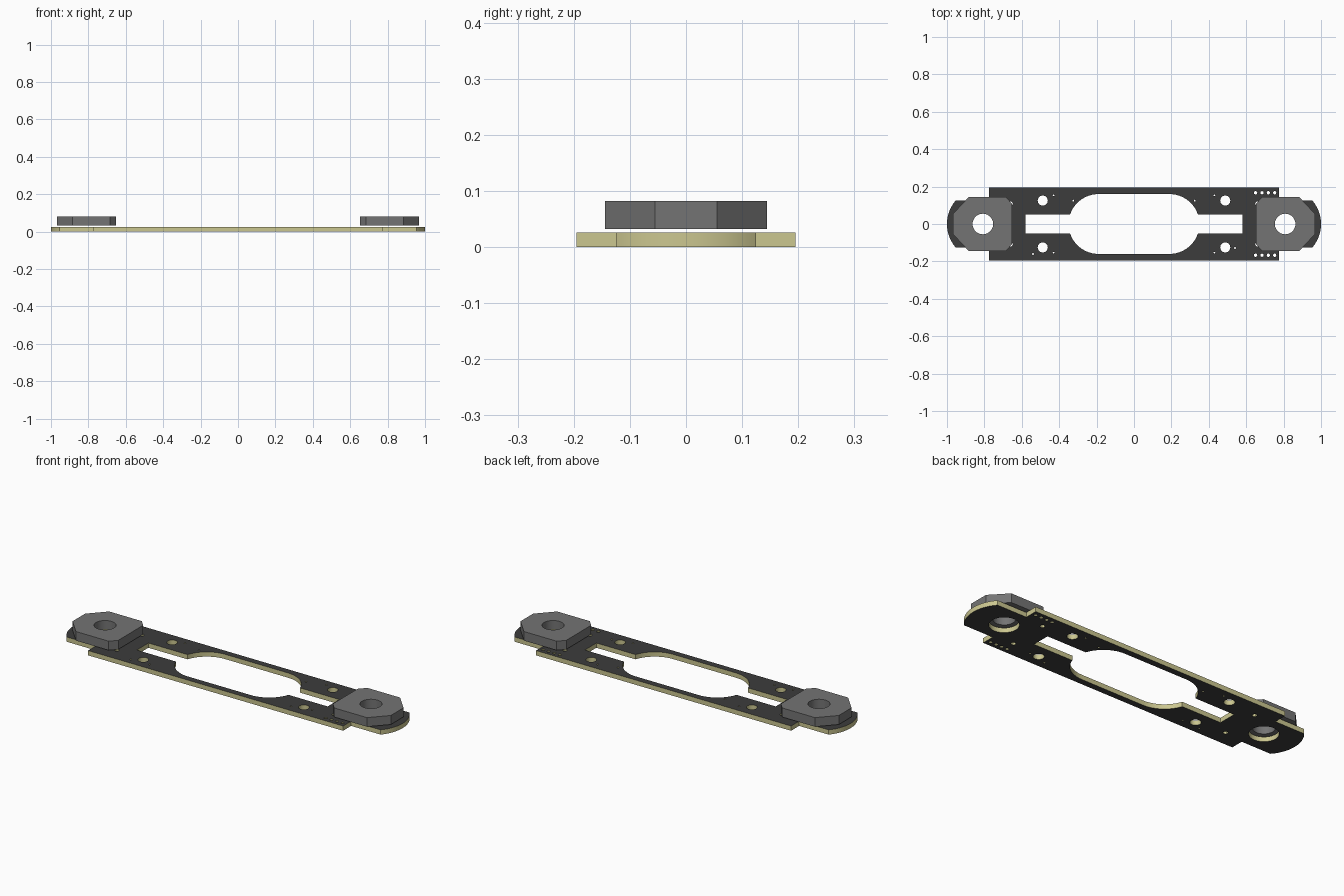
import bpy, bmesh, math

if "Cube" in bpy.data.objects:
    bpy.data.objects.remove(bpy.data.objects["Cube"])


def material(name, rgb):
    m = bpy.data.materials.new(name)
    m.diffuse_color = (*rgb, 1)
    m.use_nodes = True
    m.node_tree.nodes["Principled BSDF"].inputs["Base Color"].default_value = m.diffuse_color
    return m


BLACK = material("black_coating", (0.046, 0.046, 0.046))
EDGE = material("pale_yellow_core", (0.60, 0.57, 0.28))
GREY = material("grey_plastic", (0.175, 0.175, 0.175))


def arc(cx, cy, r, a0, a1, n):
    return [(cx + r * math.cos(math.radians(a0 + (a1 - a0) * i / n)),
             cy + r * math.sin(math.radians(a0 + (a1 - a0) * i / n)))
            for i in range(n + 1)]


def circle(cx, cy, r, n):
    return arc(cx, cy, r, 0, 360, n)[:-1]


def four_way(q):
    """Mirror a first-quadrant chain (from the x axis to the y axis) into a closed loop."""
    left = [(-x, y) for x, y in reversed(q)]
    top = q + left
    return top + [(x, -y) for x, y in reversed(top)]


def plate(name, loops, z0, z1, mats):
    """Extruded flat plate: first loop is the outline, the others are holes."""
    cu = bpy.data.curves.new(name + "_profile", 'CURVE')
    cu.dimensions = '2D'
    cu.fill_mode = 'BOTH'
    cu.extrude = (z1 - z0) / 2
    for loop in loops:
        s = cu.splines.new('POLY')
        s.points.add(len(loop) - 1)
        for p, (x, y) in zip(s.points, loop):
            p.co = (x, y, 0, 1)
        s.use_cyclic_u = True
        s.use_smooth = False
    tmp = bpy.data.objects.new(name + "_profile", cu)
    bpy.context.collection.objects.link(tmp)
    dg = bpy.context.evaluated_depsgraph_get()
    me = bpy.data.meshes.new_from_object(tmp.evaluated_get(dg))
    bpy.data.objects.remove(tmp)
    bm = bmesh.new()
    bm.from_mesh(me)
    bmesh.ops.remove_doubles(bm, verts=bm.verts, dist=1e-5)
    bmesh.ops.translate(bm, verts=bm.verts, vec=(0, 0, (z0 + z1) / 2))
    bmesh.ops.recalc_face_normals(bm, faces=bm.faces)
    bm.normal_update()
    me.materials.clear()
    for m in mats:
        me.materials.append(m)
    # walls take the last material, flat faces the first
    for f in bm.faces:
        f.material_index = 0 if abs(f.normal.z) > 0.5 else len(mats) - 1
    bm.to_mesh(me)
    bm.free()
    ob = bpy.data.objects.new(name, me)
    bpy.context.collection.objects.link(ob)
    bpy.ops.object.select_all(action='DESELECT')
    ob.select_set(True)
    bpy.context.view_layer.objects.active = ob
    bpy.ops.object.shade_smooth_by_angle(angle=math.radians(30))
    return ob


HX = 0.808  # centre of the round end holes

# board outline with narrower rounded end tabs
a = math.degrees(math.asin(0.125 / 0.192))
outline = four_way(arc(HX, 0, 0.192, 1, a, 10) + [(0.775, 0.125), (0.775, 0.195)])

# central opening with a slot at each end
window = four_way([(0.58, 0.05), (0.342, 0.05)] + arc(0.19, 0, 0.16, 19, 90, 12))

holes = []
for sx in (-1, 1):
    holes.append(circle(sx * HX, 0, 0.073, 40))              # end holes
    for sy in (-1, 1):
        holes.append(circle(sx * 0.488, sy * 0.125, 0.027, 24))  # screw holes
        holes.append(circle(sx * 0.66, sy * 0.108, 0.012, 12))   # locating holes
        holes.append(circle(sx * 0.43, sy * 0.153, 0.005, 8))    # small vias
for sy in (-1, 1):                                            # connector pin rows
    for i in range(4):
        holes.append(circle(0.65 + 0.034 * i, sy * 0.167, 0.009, 10))
for x, y in ((-0.325, 0.125), (0.325, 0.125), (0.54, -0.128), (-0.54, -0.16)):
    holes.append(circle(x, y, 0.005, 8))

plate("circuit_board", [outline, window] + holes, 0, 0.026, [BLACK, EDGE])

# chamfered end blocks with a through hole
half = [(0.967, 0.055), (0.884, 0.144), (0.685, 0.144), (0.652, 0.108)]
for side, sx in (("left", -1), ("right", 1)):
    loop = half + [(x, -y) for x, y in reversed(half)]
    plate(side + "_end_block",
          [[(sx * x, y) for x, y in loop], circle(sx * HX, 0, 0.055, 40)],
          0.032, 0.082, [GREY])
